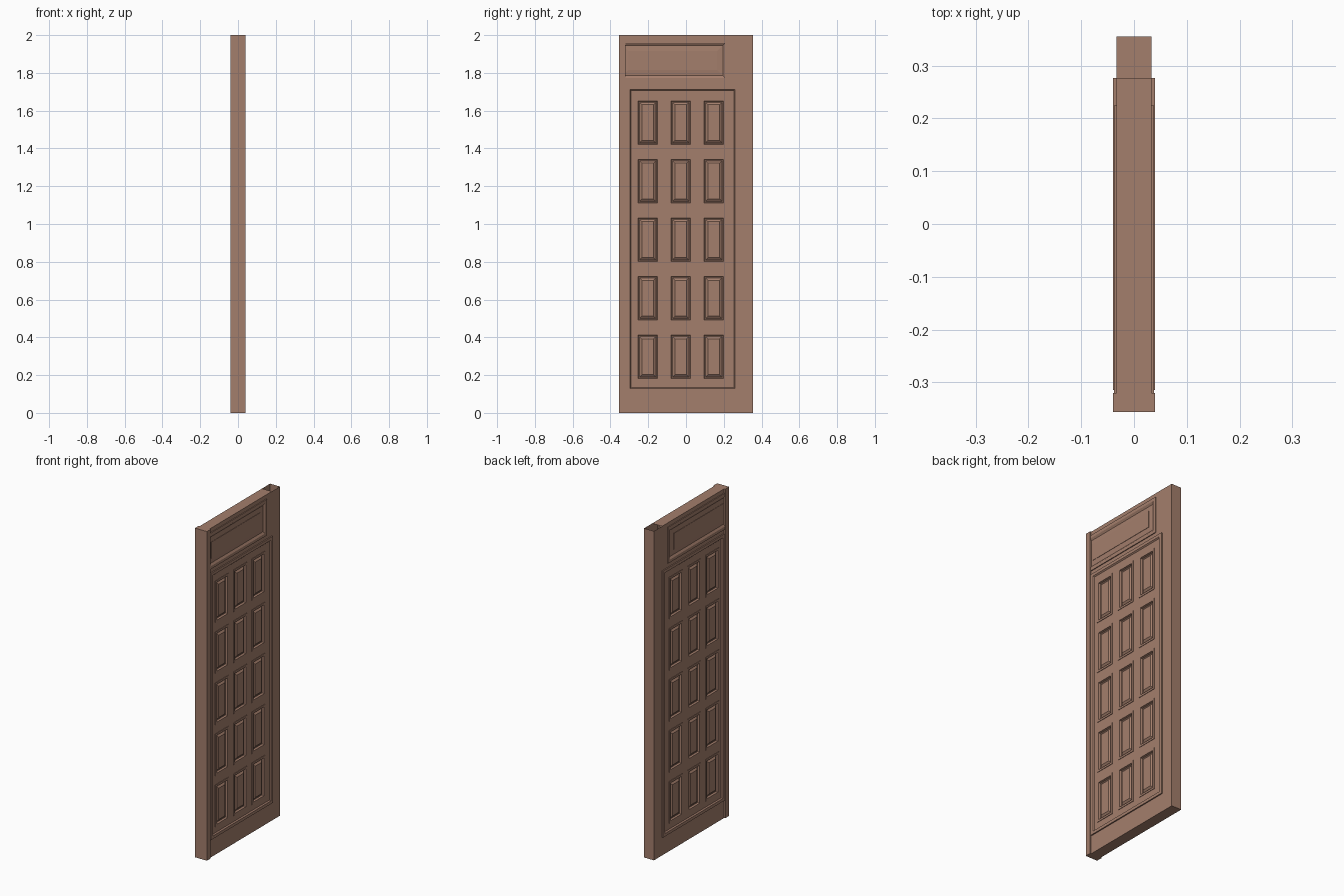
import bpy, bmesh
from mathutils import Vector

if "Cube" in bpy.data.objects:
    bpy.data.objects.remove(bpy.data.objects["Cube"])

T = 0.033  # half thickness of the door leaf
wood = bpy.data.materials.new("wood")
wood.diffuse_color = (0.37, 0.21, 0.15, 1)
wood.use_nodes = True
wood.node_tree.nodes["Principled BSDF"].inputs["Base Color"].default_value = wood.diffuse_color


def finish(name, bm, mirror=True):
    bmesh.ops.remove_doubles(bm, verts=bm.verts, dist=1e-5)
    me = bpy.data.meshes.new(name)
    bm.to_mesh(me)
    bm.free()
    me.materials.append(wood)
    ob = bpy.data.objects.new(name, me)
    bpy.context.collection.objects.link(ob)
    if mirror:
        ob.modifiers.new("both_sides", 'MIRROR').use_axis[0] = True
    return ob


def quad(bm, pts):
    return bm.faces.new([bm.verts.new(p) for p in pts])


def rings(bm, y0, y1, z0, z1, profile, fill=True):
    """Nested rectangles on the +x side; profile = (inset, x) steps."""
    loops = [[(x, y0 + d, z0 + d), (x, y1 - d, z0 + d),
              (x, y1 - d, z1 - d), (x, y0 + d, z1 - d)] for d, x in profile]
    for a, b in zip(loops, loops[1:]):
        for i in range(4):
            j = (i + 1) % 4
            quad(bm, [a[i], a[j], b[j], b[i]])
    if fill:
        quad(bm, loops[-1])


def sheet(bm, ys, zs, holes, profile):
    """Grid of flat cells in which every hole cell becomes a panel."""
    for i in range(len(ys) - 1):
        for k in range(len(zs) - 1):
            steps = profile if (i in holes[0] and k in holes[1]) else [(0, T)]
            rings(bm, ys[i], ys[i + 1], zs[k], zs[k + 1], steps)


# Door leaf: lower part with fifteen raised panels
bm = bmesh.new()
ys, zs = [-0.40], [0]
for c in (-0.203, -0.028, 0.147):
    ys += [c - 0.063, c + 0.063]
for k in range(5):
    z = 0.17 + k * 0.31
    zs += [z, z + 0.254]
ys.append(0.355)
zs.append(1.74)
small = [(0, T), (0, 0.036), (0.012, 0.036), (0.015, 0.025),
         (0.02, 0.025), (0.032, 0.034)]
sheet(bm, ys, zs, ((1, 3, 5), (1, 3, 5, 7, 9)), small)

# Door leaf: wide top panel, running under the edge post
large = [(0, T), (0, 0.038), (0.018, 0.038), (0.03, 0.030),
         (0.06, 0.033), (0.06, 0.035)]
sheet(bm, [-0.40, -0.365, 0.225, 0.355], [1.74, 1.755, 1.975, 2.0],
      ((1,), (1,)), large)
bmesh.ops.bisect_plane(bm, geom=bm.verts[:] + bm.edges[:] + bm.faces[:],
                       plane_co=Vector((0, -0.32, 0)),
                       plane_no=Vector((0, 1, 0)), clear_inner=True)

# Door leaf: bottom, far end, and the top that stops short of the far stile
quad(bm, [(0, -0.32, 0), (0, 0.355, 0), (T, 0.355, 0), (T, -0.32, 0)])
quad(bm, [(T, 0.355, 0), (0, 0.355, 0), (0, 0.355, 2), (T, 0.355, 2)])
quad(bm, [(0, -0.32, 2), (T, -0.32, 2), (T, 0.277, 2), (0, 0.277, 2)])
finish("door_leaf", bm)

# Raised moulding around the fifteen panels
bm = bmesh.new()
rings(bm, -0.315, 0.277, 0.11, 1.73,
      [(0, T), (0, 0.04), (0.018, 0.04), (0.024, T)], fill=False)
finish("moulding_frame", bm)

# Thicker post along the front edge
bm = bmesh.new()
bmesh.ops.create_cube(bm, size=1)
bmesh.ops.scale(bm, vec=(0.08, 0.036, 2), verts=bm.verts)
bmesh.ops.translate(bm, vec=(0, -0.338, 1), verts=bm.verts)
finish("edge_post", bm, mirror=False)
